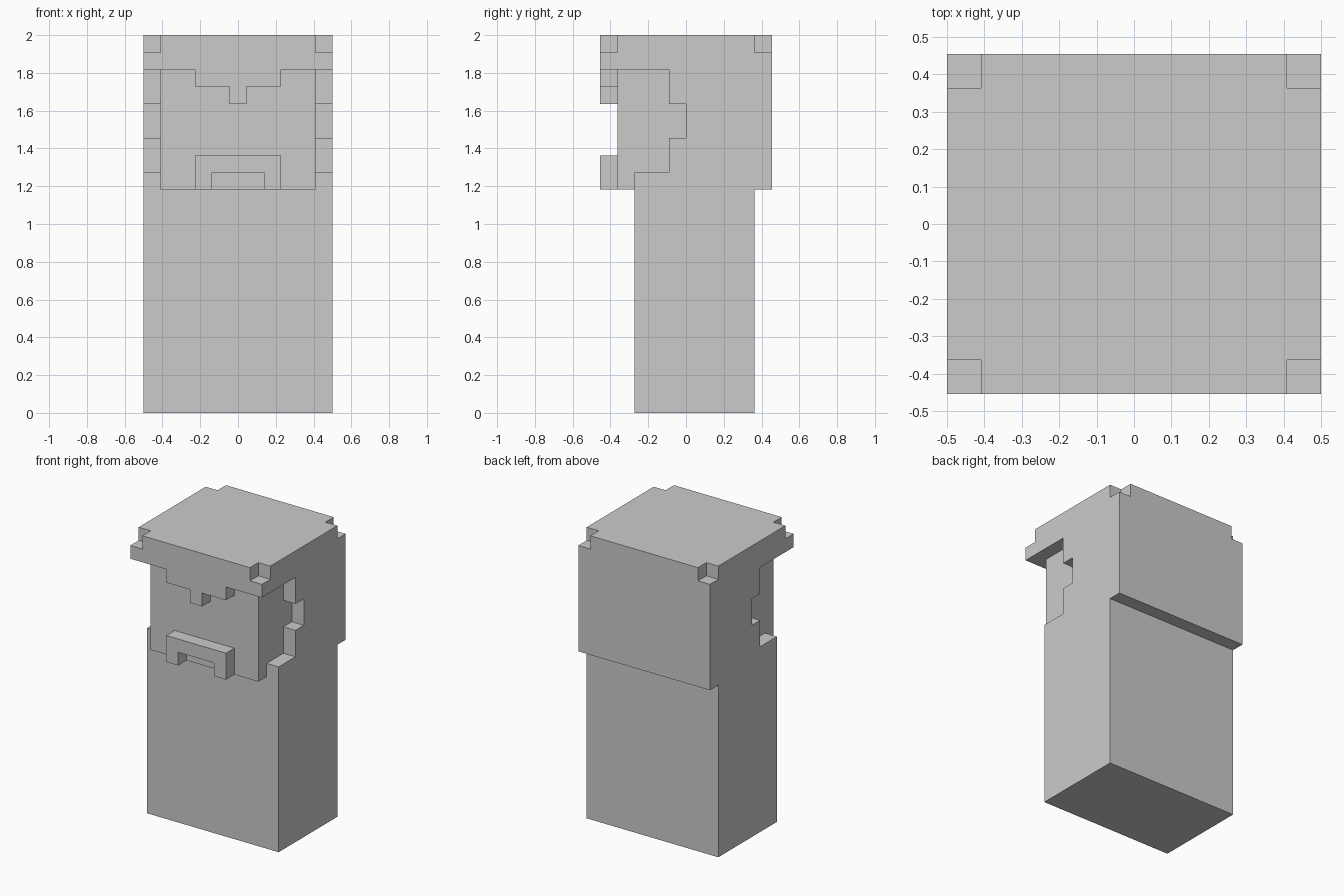
import bpy
import bmesh

if "Cube" in bpy.data.objects:
    bpy.data.objects.remove(bpy.data.objects["Cube"])

U = 1 / 11  # one block of the grid the figure is built on


def prism(name, outline, axis, lo, hi):
    """Extrude a 2D outline (in blocks) along an axis from lo to hi."""
    place = {"x": lambda a, b, d: (d, a, b),
             "y": lambda a, b, d: (a, d, b),
             "z": lambda a, b, d: (a, b, d)}[axis]
    bm = bmesh.new()
    rings = [[bm.verts.new([c * U for c in place(a, b, d)]) for a, b in outline]
             for d in (lo, hi)]
    bm.faces.new(rings[0])
    bm.faces.new(rings[1])
    n = len(outline)
    for i in range(n):
        j = (i + 1) % n
        bm.faces.new((rings[0][i], rings[0][j], rings[1][j], rings[1][i]))
    bmesh.ops.recalc_face_normals(bm, faces=bm.faces)
    mesh = bpy.data.meshes.new(name)
    bm.to_mesh(mesh)
    bm.free()
    obj = bpy.data.objects.new(name, mesh)
    bpy.context.collection.objects.link(obj)
    return obj


def box(name, x, y, z):
    outline = [(x[0], y[0]), (x[1], y[0]), (x[1], y[1]), (x[0], y[1])]
    return prism(name, outline, "z", *z)


def symmetric(half):
    """Complete a right-half outline with its mirror image in x."""
    return half + [(-a, b) for a, b in reversed(half)]


# Body and head
box("body", (-5.5, 5.5), (-3, 4), (0, 13))
box("head", (-4.5, 4.5), (-4, 4), (13, 20))

# Top of the hair: a full layer, then a layer with the corners notched out
box("hair_cap", (-5.5, 5.5), (-5, 5), (20, 21))
prism("hair_crown", symmetric([(4.5, -5), (4.5, -4), (5.5, -4),
                               (5.5, 4), (4.5, 4), (4.5, 5)]), "z", 21, 22)

# Back and stepped sides of the hair
box("hair_back", (-4.5, 4.5), (4, 5), (13, 20))
side = [(5, 13), (5, 20), (-1, 20), (-1, 18), (0, 18),
        (0, 16), (-1, 16), (-1, 14), (-3, 14), (-3, 13)]
for label, s in (("left", -1), ("right", 1)):
    prism("hair_side_" + label, side, "x", s * 4.5, s * 5.5)

# Pointed fringe over the forehead
prism("fringe", symmetric([(0.5, 18), (0.5, 19), (2.5, 19), (2.5, 20)]),
      "y", -5, -4)

# Moustache
prism("moustache", symmetric([(1.5, 14), (1.5, 13), (2.5, 13), (2.5, 15)]),
      "y", -5, -4)
